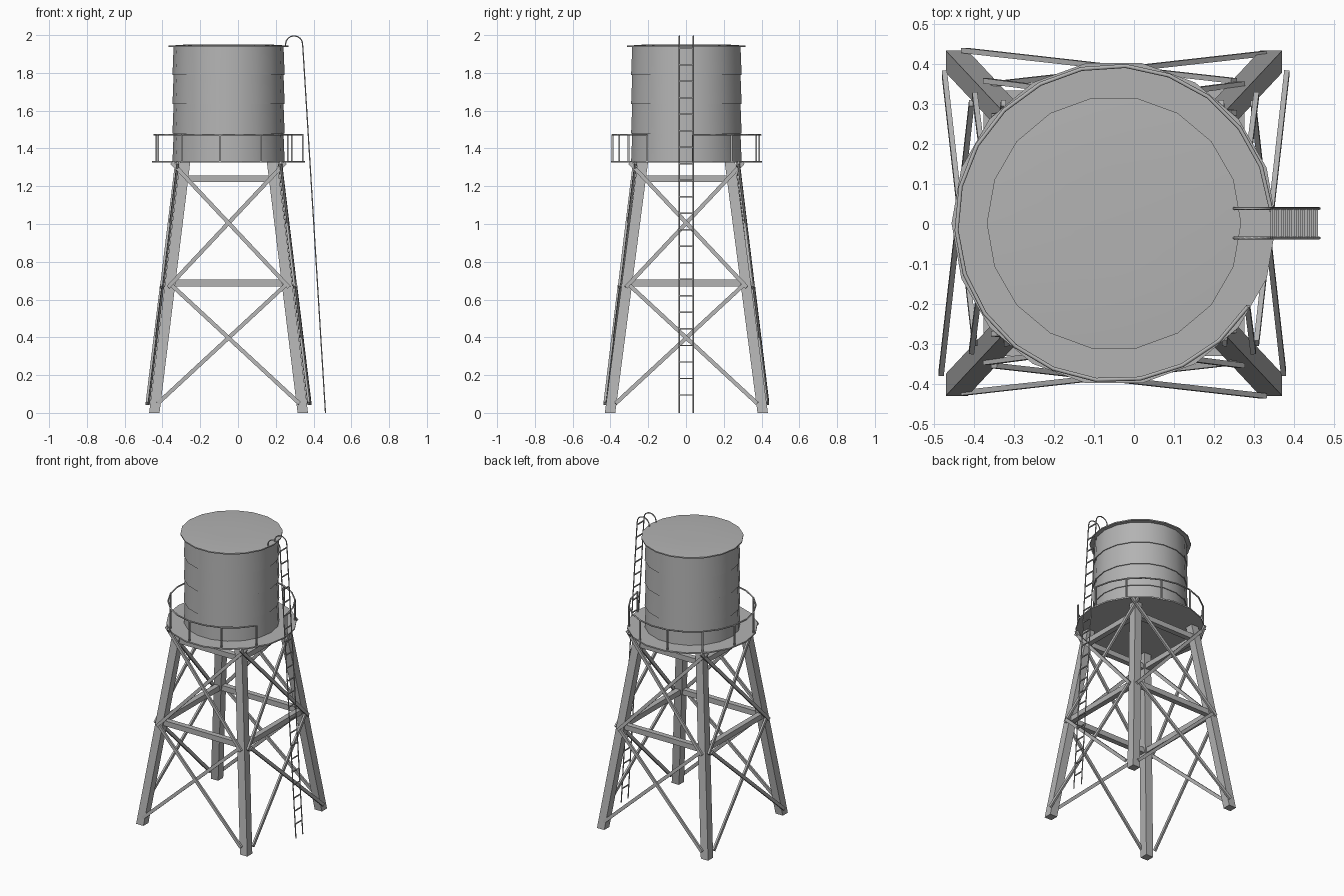
import bpy, bmesh, math
from mathutils import Vector, Matrix

if "Cube" in bpy.data.objects:
    bpy.data.objects.remove(bpy.data.objects["Cube"], do_unlink=True)

CX, CY = -0.05, 0.002      # tower axis
DECK, SIDES = 1.33, 18

steel = bpy.data.materials.new("grey steel")
steel.use_nodes = True
grey = (0.45, 0.45, 0.45, 1)
steel.diffuse_color = grey
steel.node_tree.nodes["Principled BSDF"].inputs["Base Color"].default_value = grey


def finish(name, bm, smooth=None):
    mesh = bpy.data.meshes.new(name)
    bmesh.ops.recalc_face_normals(bm, faces=bm.faces)
    bm.to_mesh(mesh)
    bm.free()
    mesh.materials.append(steel)
    obj = bpy.data.objects.new(name, mesh)
    bpy.context.collection.objects.link(obj)
    if smooth:
        bpy.ops.object.select_all(action="DESELECT")
        obj.select_set(True)
        bpy.context.view_layer.objects.active = obj
        bpy.ops.object.shade_smooth_by_angle(angle=math.radians(smooth))
    return obj


def hull_bar(bm, rings):
    """Skin a row of equal vertex rings and cap both ends."""
    rows = [[bm.verts.new(p) for p in ring] for ring in rings]
    n = len(rows[0])
    for a, b in zip(rows, rows[1:]):
        for i in range(n):
            j = (i + 1) % n
            bm.faces.new((a[i], a[j], b[j], b[i]))
    bm.faces.new(rows[0])
    bm.faces.new(rows[-1][::-1])


def bar(bm, a, b, width, depth, facing):
    """Rectangular bar from a to b, its depth along the facing direction."""
    a, b = Vector(a), Vector(b)
    side = (b - a).cross(Vector(facing)).normalized()
    out = side.cross(b - a).normalized()
    corners = [side * sx * width / 2 + out * sy * depth / 2
               for sx, sy in ((-1, -1), (1, -1), (1, 1), (-1, 1))]
    hull_bar(bm, [[p + c for c in corners] for p in (a, b)])


def lathe(bm, profile):
    """Closed turned solid from (radius, z) pairs."""
    rings = []
    for r, z in profile:
        rings.append([(CX + r * math.cos(t), CY + r * math.sin(t), z)
                      for t in (math.tau * i / SIDES for i in range(SIDES))])
    hull_bar(bm, rings)


def pipe(name, points, radius):
    curve = bpy.data.curves.new(name, "CURVE")
    curve.dimensions = "3D"
    curve.bevel_depth, curve.bevel_resolution = radius, 1
    curve.use_fill_caps = True
    spline = curve.splines.new("POLY")
    spline.points.add(len(points) - 1)
    for p, co in zip(spline.points, points):
        p.co = (*co, 1)
    curve.materials.append(steel)
    obj = bpy.data.objects.new(name, curve)
    bpy.context.collection.objects.link(obj)


def leg_at(z):
    """Half spacing of the leg centres in x and y at a height."""
    t = z / DECK
    return 0.393 + (0.23 - 0.393) * t, 0.404 + (0.23 - 0.404) * t


# Four tapering legs with level ends
for sx, side in ((-1, "right"), (1, "left")):
    for sy, end in ((-1, "front"), (1, "back")):
        bm = bmesh.new()
        rings = []
        for z in (0, DECK - 0.004):
            lx, ly = leg_at(z)
            rings.append([(CX + sx * lx + dx * 0.0275, CY + sy * ly + dy * 0.0275, z)
                          for dx, dy in ((-1, -1), (1, -1), (1, 1), (-1, 1))])
        hull_bar(bm, rings)
        finish(f"{end}_{side}_leg", bm)

# Horizontal beams and crossed braces, repeated on the four faces
beams, braces = bmesh.new(), bmesh.new()
LOWER = ((0.05, 0.375, 0.428), (0.675, 0.30, 0.352))   # z, half span, distance out
UPPER = ((0.665, 0.32, 0.352), (1.325, 0.30, 0.272))
for k in range(4):
    turn = Matrix.Rotation(k * math.pi / 2, 3, "Z")
    shift = Vector((CX, CY, 0))
    out = turn @ Vector((0, -1, 0))

    def place(x, d, z):
        return turn @ Vector((x, -d, z)) + shift

    for z in (0.688, 1.24):
        lx, ly = leg_at(z)
        span, dist = (lx, ly) if k % 2 == 0 else (ly, lx)
        bar(beams, place(-span, dist, z), place(span, dist, z), 0.036, 0.036, out)
    for (z0, w0, d0), (z1, w1, d1) in (LOWER, UPPER):
        for s in (-1, 1):
            bar(braces, place(s * w0, d0 + s * 0.004, z0),
                place(-s * w1, d1 + s * 0.004, z1), 0.021, 0.013, out)
finish("cross_beams", beams)
finish("diagonal_braces", braces)

# Round deck
bm = bmesh.new()
lathe(bm, [(0.406, DECK - 0.005), (0.406, DECK + 0.004)])
finish("deck", bm)

# Tank courses, each a little wider at its foot
levels = [DECK, 1.48, 1.635, 1.79, 1.94]
for i, (lo, hi) in enumerate(zip(levels, levels[1:])):
    bm = bmesh.new()
    lathe(bm, [(0.297, lo), (0.291, hi)])
    finish(f"tank_course_{i + 1}", bm, 40)

# Slightly domed lid with an overhanging rim
bm = bmesh.new()
lathe(bm, [(0.318, 1.936), (0.318, 1.944), (0.24, 1.949), (0.1, 1.951)])
finish("tank_lid", bm, 40)

# Guard rail, open beside the ladder
START, STOP, POSTS, RAIL_R, RAIL_Z = 5, 328, 11, 0.394, 1.472


def rail_point(t, z):
    a = math.radians(START + (STOP - START) * t)
    return CX + RAIL_R * math.cos(a), CY + RAIL_R * math.sin(a), z


pipe("guard_rail", [rail_point(i / 20, RAIL_Z) for i in range(21)], 0.005)
bm = bmesh.new()
for i in range(POSTS):
    t = i / (POSTS - 1)
    bar(bm, rail_point(t, DECK), rail_point(t, RAIL_Z), 0.009, 0.009, (1, 0, 0))
finish("rail_posts", bm)

# Ladder with stringers hooked over the lid
HALF = 0.037
FOOT, HEAD = Vector((0.463, 0, 0)), Vector((0.343, 0, 1.94))
for s, side in ((-1, "front"), (1, "back")):
    path = [FOOT, HEAD]
    for i in range(1, 9):
        a = math.pi * i / 8
        path.append(Vector((0.297 + 0.046 * math.cos(a), 0, 1.95 + 0.046 * math.sin(a))))
    path.append(Vector((0.25, 0, 1.94)))
    pipe(f"{side}_ladder_stringer", [(p.x, CY + s * HALF, p.z) for p in path], 0.0036)
bm = bmesh.new()
for i in range(22):
    z = 0.095 + i * 0.0874
    x = FOOT.lerp(HEAD, z / HEAD.z).x
    bar(bm, (x, CY - HALF, z), (x, CY + HALF, z), 0.007, 0.006, (1, 0, 0))
finish("ladder_rungs", bm)
